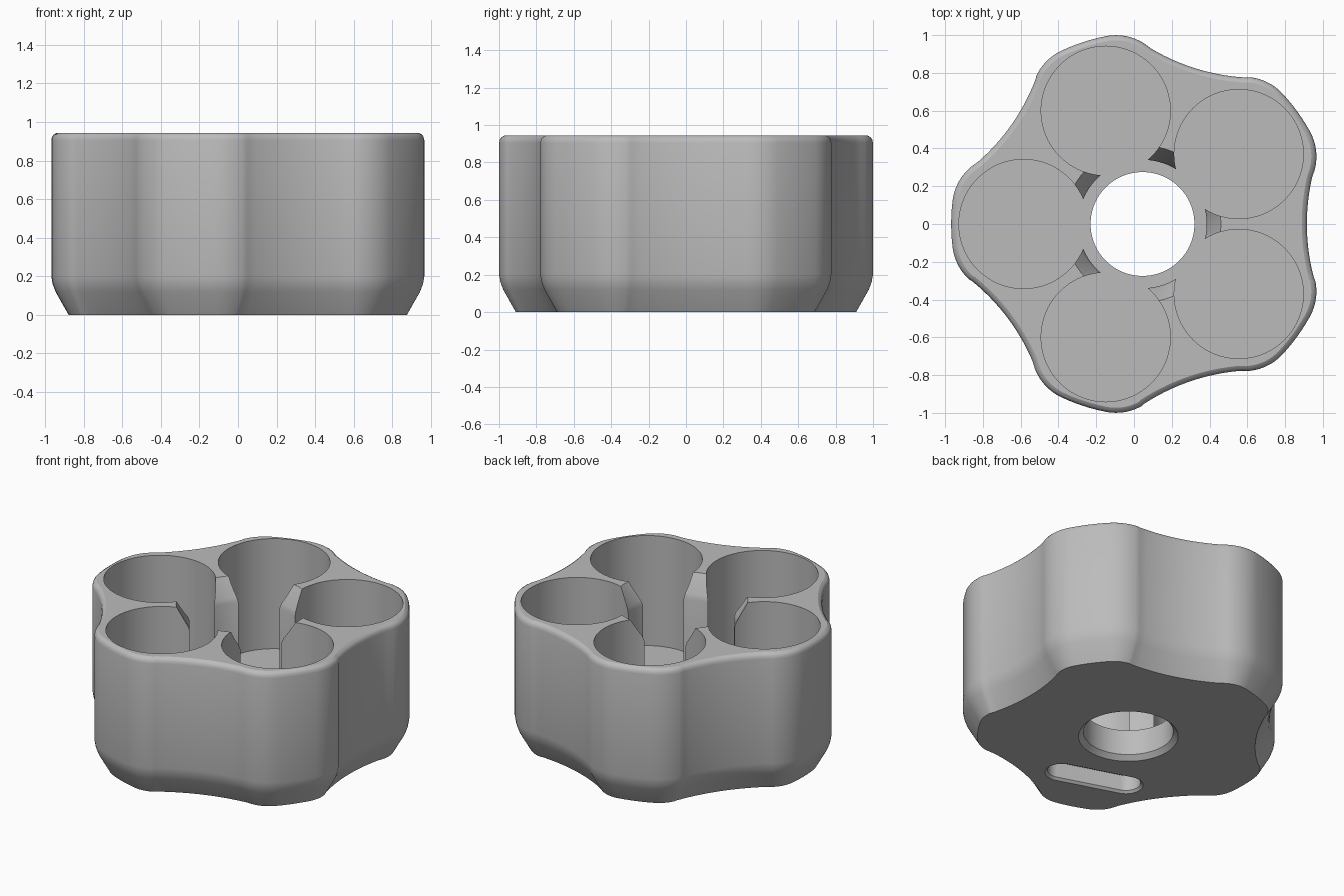
import bpy, bmesh
from math import sin, cos, pi, radians
from mathutils import Vector, Matrix

if "Cube" in bpy.data.objects:
    bpy.data.objects.remove(bpy.data.objects["Cube"], do_unlink=True)

HUB = Vector((0.045, 0, 0))   # axis of the five-fold layout
LOBES, HEIGHT, FLOOR = 5, 0.943, 0.2
STEP = 2 * pi / LOBES

grey = bpy.data.materials.new("light grey plastic")
grey.use_nodes = True
grey.diffuse_color = (0.5, 0.5, 0.5, 1)
bsdf = grey.node_tree.nodes["Principled BSDF"]
bsdf.inputs["Base Color"].default_value = (0.5, 0.5, 0.5, 1)
bsdf.inputs["Roughness"].default_value = 0.6


def arc(center, radius, start, end, count):
    """Points of an arc with outward normals; a negative radius is concave."""
    pts = []
    for i in range(count):
        a = start + (end - start) * i / count
        n = Vector((cos(a), sin(a), 0))
        pts.append((center + n * radius, n))
    return pts


def polar(r, a):
    return Vector((r * cos(a), r * sin(a), 0))


def circle(radius):
    return arc(Vector(), radius, 0, 2 * pi, 96)


def capsule(half_length, radius):
    end = Vector((half_length, 0, 0))
    return (arc(end, radius, -pi / 2, pi / 2, 24) + [(end + Vector((0, radius, 0)), Vector((0, 1, 0)))]
            + arc(-end, radius, pi / 2, 1.5 * pi, 24) + [(-end - Vector((0, radius, 0)), Vector((0, -1, 0)))])


def lobed():
    """Five rounded lobes joined by shallow hollows, all tangent arcs."""
    tip, shoulder = radians(7), radians(51)
    pts = []
    for k in range(LOBES):
        a = STEP * (k + 0.5)
        pts += arc(polar(0.736, a - tip), 0.277, a - shoulder, a - tip, 12)
        pts += arc(Vector(), 1.013, a - tip, a + tip, 6)
        pts += arc(polar(0.736, a + tip), 0.277, a + tip, a + shoulder, 12)
        pts += arc(polar(1.97, a + STEP / 2), -1.1, a + shoulder, a + STEP - shoulder, 14)
    return pts


def loft(name, outline, profile, place=Matrix()):
    """Stack the outline along z; the profile holds (outward offset, z)."""
    bm = bmesh.new()
    rings = [[bm.verts.new(place @ (p + n * off + Vector((0, 0, z)))) for p, n in outline]
             for off, z in profile]
    for low, high in zip(rings, rings[1:]):
        for i in range(len(low)):
            bm.faces.new((low[i - 1], low[i], high[i], high[i - 1]))
    bm.faces.new(rings[0][::-1])
    bm.faces.new(rings[-1])
    bmesh.ops.recalc_face_normals(bm, faces=bm.faces)
    mesh = bpy.data.meshes.new(name)
    bm.to_mesh(mesh)
    bm.free()
    mesh.materials.append(grey)
    obj = bpy.data.objects.new(name, mesh)
    bpy.context.collection.objects.link(obj)
    return obj


def cut(body, cutter):
    cutter.hide_render = True
    mod = body.modifiers.new("cut", "BOOLEAN")
    mod.operation, mod.solver, mod.object = "DIFFERENCE", "EXACT", cutter
    bpy.ops.object.modifier_apply(modifier=mod.name)
    bpy.data.objects.remove(cutter, do_unlink=True)


# Body with a chamfered foot and a rounded top rim
hub = Matrix.Translation(HUB)
body = loft("holder_body", lobed(),
            [(-0.09, 0), (-0.022, 0.12), (-0.007, 0.16), (0, 0.2), (0, 0.905),
             (-0.004, 0.923), (-0.012, 0.934), (-0.027, HEIGHT)], hub)
bpy.context.view_layer.objects.active = body
body.select_set(True)

# Central well, flaring at the top of the partitions
cut(body, loft("well_cutter", circle(0.34),
               [(0, FLOOR), (0, 0.79), (0.01, 0.825), (0.075, HEIGHT), (0.108, 1.003)], hub))

# Five round cups
for k in range(LOBES):
    spot = Matrix.Translation(HUB + polar(0.63, STEP * (k + 0.5)))
    cut(body, loft("cup_cutter", circle(0.342), [(0, FLOOR), (0, 1.1)], spot))

# Through hole in the floor with an eased lower edge
cut(body, loft("hole_cutter", circle(0.275), [(0.06, -0.03), (0.03, 0), (0, 0.03), (0, 0.5)], hub))

# Blind slot in the underside, below one cup
slot_angle = STEP * 3.5
slot = Matrix.Translation(HUB + polar(0.56, slot_angle)) @ Matrix.Rotation(slot_angle + pi / 2, 4, "Z")
cut(body, loft("slot_cutter", capsule(0.21, 0.09), [(0.045, -0.03), (0.015, 0), (0, 0.015), (0, 0.12)], slot))

bpy.ops.object.shade_smooth_by_angle(angle=radians(26))
